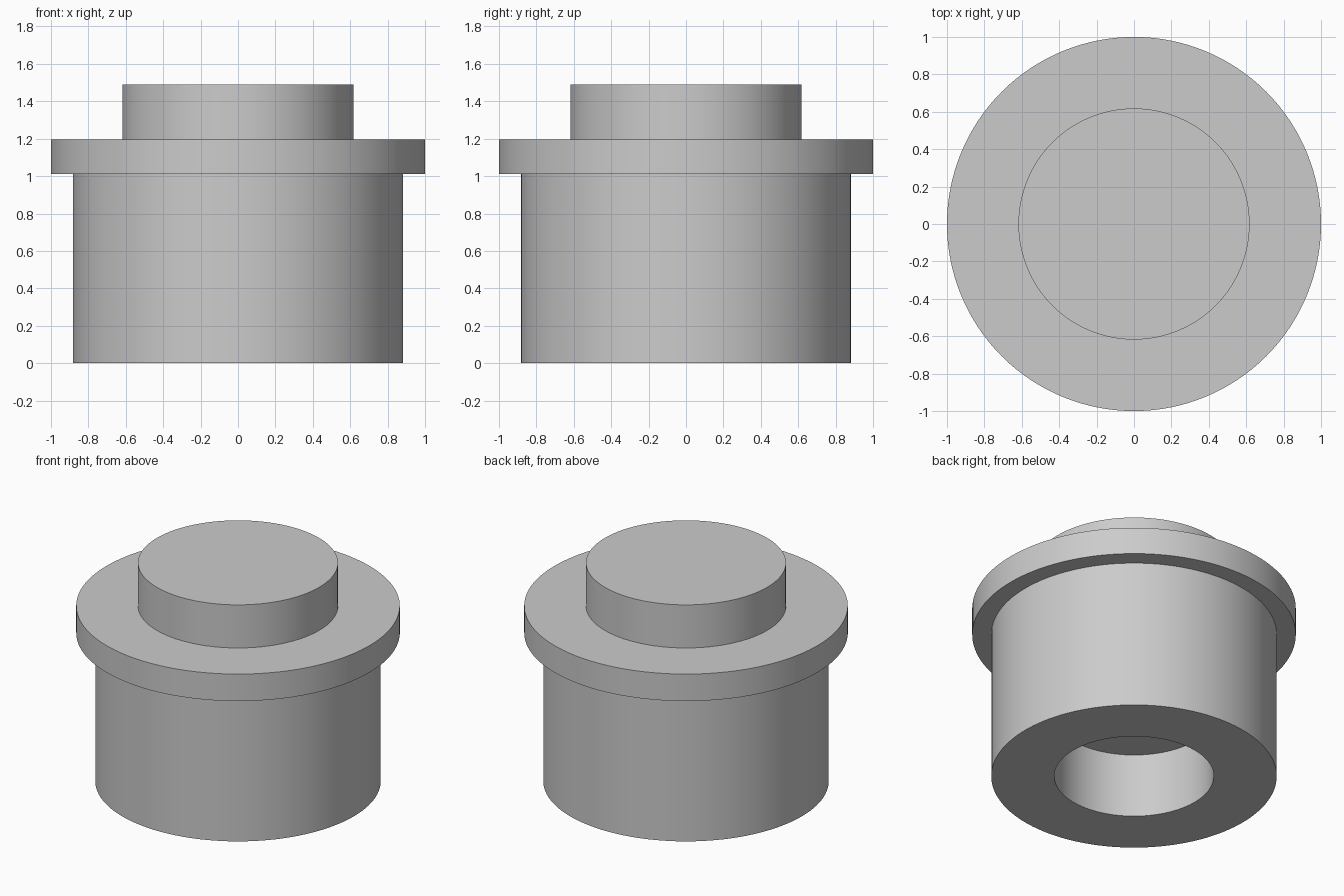
import bpy
import bmesh
import math

cube = bpy.data.objects.get("Cube")
if cube:
    bpy.data.objects.remove(cube, do_unlink=True)

SEGMENTS = 128

grey = bpy.data.materials.new("light_grey")
grey.use_nodes = True
colour = (0.6, 0.6, 0.6, 1.0)
grey.diffuse_color = colour
grey.node_tree.nodes["Principled BSDF"].inputs["Base Color"].default_value = colour

# Stepped half section: blind bore, body, flange and raised cap
bore_r, bore_top = 0.493, 0.436
body_r, body_top = 0.882, 1.012
flange_r, flange_top = 1.0, 1.196
cap_r, cap_top = 0.618, 1.49
profile = [
    (0, bore_top), (bore_r, bore_top), (bore_r, 0),
    (body_r, 0), (body_r, body_top),
    (flange_r, body_top), (flange_r, flange_top),
    (cap_r, flange_top), (cap_r, cap_top), (0, cap_top),
]

# Turn the section around the upright axis
bm = bmesh.new()
points = [bm.verts.new((r, 0, z)) for r, z in profile]
edges = [bm.edges.new(pair) for pair in zip(points, points[1:])]
bmesh.ops.spin(bm, geom=points + edges, cent=(0, 0, 0), axis=(0, 0, 1),
               angle=math.tau, steps=SEGMENTS, use_merge=True)
bmesh.ops.remove_doubles(bm, verts=bm.verts, dist=0.0001)
bmesh.ops.recalc_face_normals(bm, faces=bm.faces)

mesh = bpy.data.meshes.new("flanged_plug")
bm.to_mesh(mesh)
bm.free()
mesh.materials.append(grey)
plug = bpy.data.objects.new("flanged_plug", mesh)
bpy.context.collection.objects.link(plug)

# Smooth round walls with crisp rims
bpy.ops.object.select_all(action="DESELECT")
plug.select_set(True)
bpy.context.view_layer.objects.active = plug
bpy.ops.object.shade_smooth_by_angle(angle=math.radians(30))
